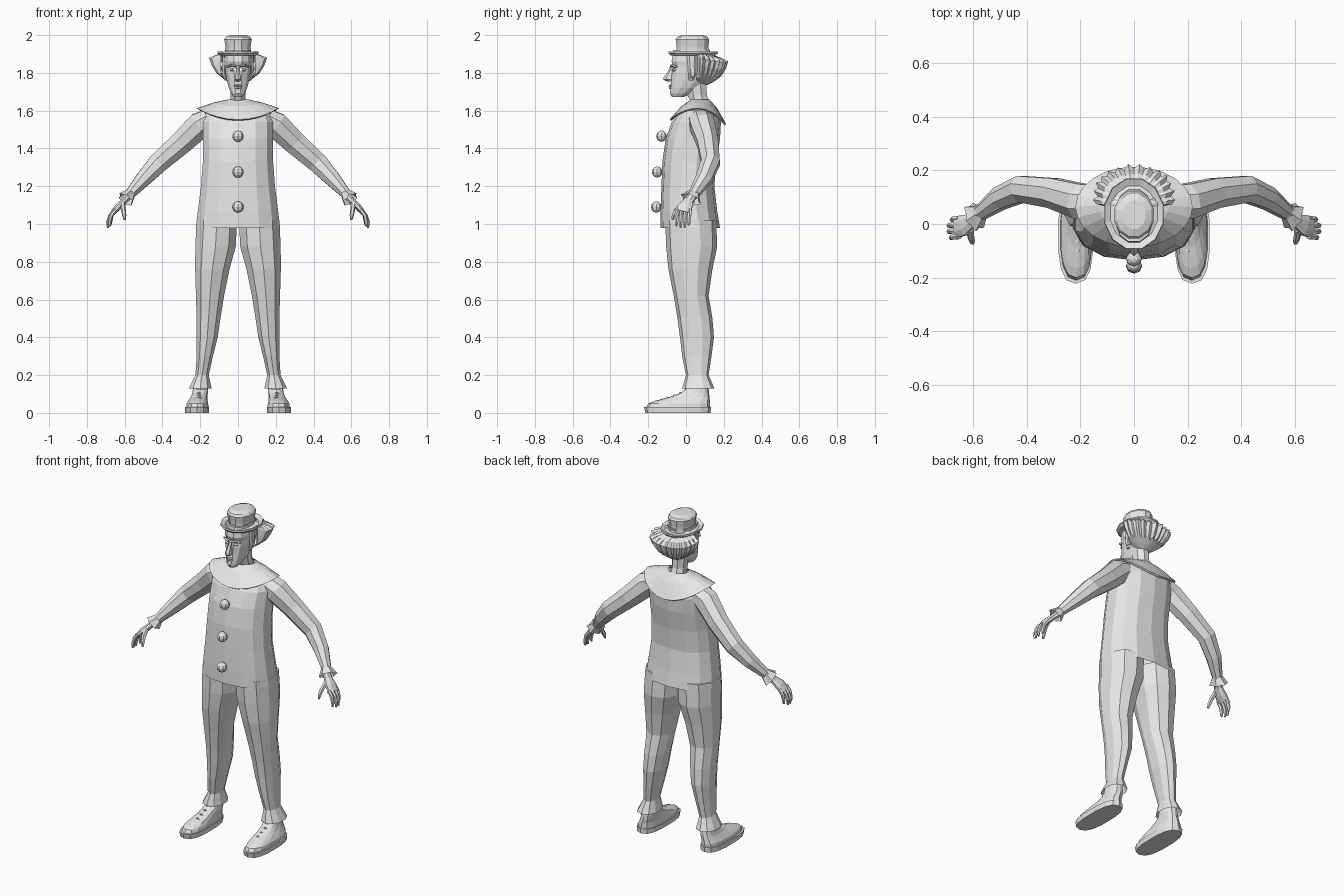
import bpy, bmesh, math, random
from mathutils import Vector
random.seed(4)
TAU = 2 * math.pi
grey = bpy.data.materials.new("light_grey")
grey.diffuse_color = (0.8, 0.8, 0.8, 1)


def finish(name, bm, mirror=False):
    bmesh.ops.recalc_face_normals(bm, faces=bm.faces)
    me = bpy.data.meshes.new(name)
    bm.to_mesh(me)
    bm.free()
    me.materials.append(grey)
    ob = bpy.data.objects.new(name, me)
    bpy.context.collection.objects.link(ob)
    if mirror:
        m = ob.modifiers.new("mirror", 'MIRROR')
        m.use_mirror_merge = False
    return ob


def skin(name, rings, caps=(True, True), mirror=False, closed=True):
    """Bridge a list of equal point rings."""
    bm = bmesh.new()
    vs = [[bm.verts.new(p) for p in r] for r in rings]
    n = len(vs[0])
    for a, b in zip(vs, vs[1:]):
        for i in range(n if closed else n - 1):
            j = (i + 1) % n
            bm.faces.new((a[i], a[j], b[j], b[i]))
    if caps[0]:
        bm.faces.new(vs[0])
    if caps[1]:
        bm.faces.new(vs[-1])
    return finish(name, bm, mirror)


def power(v, e):
    return math.copysign(abs(v) ** e, v)


def stack(name, levels, n, e=1.0, caps=(True, True), mirror=False):
    """Horizontal rings: (z, centre x, half width, front y, back y)."""
    rings = []
    for z, cx, rx, y0, y1 in levels:
        cy, ry = (y0 + y1) / 2, (y1 - y0) / 2
        rings.append([(cx + rx * power(math.cos(TAU * (i + .5) / n), e),
                       cy + ry * power(math.sin(TAU * (i + .5) / n), e), z) for i in range(n)])
    return skin(name, rings, caps, mirror)


def tube(name, path, n=6, star=0.0, caps=(True, True), mirror=True):
    """Rings square to a path of (x, y, z, half depth, half height)."""
    pts = [Vector(p[:3]) for p in path]
    rings = []
    for k, p in enumerate(path):
        t = (pts[min(k + 1, len(pts) - 1)] - pts[max(k - 1, 0)]).normalized()
        u = (Vector((0, 1, 0)) - t * t.y).normalized()
        v = t.cross(u)
        ring = []
        for i in range(n):
            a = TAU * (i + .5) / n
            s = 1 + (star * k if i % 2 else 0)
            ring.append(pts[k] + (u * p[3] * math.cos(a) + v * p[4] * math.sin(a)) * s)
        rings.append(ring)
    return skin(name, rings, caps, mirror)


def ball(name, loc, size, u=8, v=6, mirror=False):
    bm = bmesh.new()
    bmesh.ops.create_uvsphere(bm, u_segments=u, v_segments=v, radius=1)
    for w in bm.verts:
        w.co = Vector([w.co[i] * size[i] + loc[i] for i in range(3)])
    return finish(name, bm, mirror)


# Loose jacket and its round buttons
stack("jacket", [(.98, 0, .228, -.135, .18), (1.07, 0, .217, -.135, .165), (1.2, 0, .2, -.13, .15),
                 (1.33, 0, .19, -.125, .16), (1.45, 0, .188, -.108, .18), (1.54, 0, .19, -.075, .185),
                 (1.6, 0, .17, -.03, .165), (1.64, 0, .08, .02, .14)], 14, .85, (False, True))
for z, y in ((1.465, -.13), (1.275, -.153), (1.09, -.157)):
    ball("button", (0, y, z), (.03, .028, .03))

# Wide drooping collar
collar = []
for f in (0, .45, 1):
    ring = []
    for i in range(24):
        a = TAU * i / 24
        c, s = math.cos(a), math.sin(a)
        drop = 1.613 - (.085 if s > 0 else .06) * s * s
        ring.append(((.06 + .158 * f) * c, .075 - .012 * f + (.05 + .1 * f) * s,
                     1.658 + (drop - 1.658) * f ** 1.35))
    collar.append(ring)
collar.append([(x * .96, .063 + (y - .063) * .94, z - .006) for x, y, z in collar[-1]])
skin("collar", collar, (False, False))

# Trousers with flared hems
stack("trouser_leg", [(.13, .2, .063, -.02, .15), (.2, .19, .037, 0, .12), (.3, .176, .045, -.02, .135),
                      (.4, .163, .058, -.032, .148), (.5, .156, .066, -.045, .14), (.62, .148, .078, -.065, .12),
                      (.76, .136, .095, -.093, .14), (.88, .119, .112, -.105, .165), (1.02, .112, .112, -.11, .16)],
      10, .9, (False, True), True)

# Sleeves bowing backwards at the elbow
tube("sleeve", [(.15, .08, 1.555, .07, .06), (.2, .085, 1.525, .07, .075), (.3, .115, 1.43, .06, .066),
                (.42, .13, 1.325, .053, .058), (.5, .095, 1.24, .046, .045), (.575, .04, 1.155, .03, .028)], 8)
tube("ruffle_cuff", [(.567, .045, 1.165, .028, .026), (.595, .025, 1.13, .046, .036)], 12, .3, (False, False))

# Hands
tube("palm", [(.575, .035, 1.15, .024, .02), (.605, .012, 1.12, .028, .018),
              (.635, -.005, 1.09, .042, .019), (.662, -.013, 1.06, .041, .014)], 8)
for k in range(4):
    y = .02 - .022 * k
    e = (.012, 0, 0, .008)[k]
    tube("finger", [(.65, y, 1.075, .012, .012), (.676 - e / 2, y - .002, 1.045, .011, .011),
                    (.688 - e, y - .004, 1.01, .01, .01), (.688 - e, y - .006, .98 + e, .006, .006)], 6)
tube("thumb", [(.61, -.02, 1.105, .015, .014), (.607, -.05, 1.075, .013, .013),
               (.602, -.066, 1.045, .011, .011), (.6, -.072, 1.022, .006, .006)], 6)

# Shoes: sole, upper, ankle and laces
stack("shoe_sole", [(0, .217, .064, -.215, .13), (.03, .217, .066, -.222, .132)], 14, .75, mirror=True)
stack("shoe_upper", [(.03, .215, .06, -.21, .127), (.05, .215, .058, -.2, .127), (.064, .212, .052, -.165, .126),
                     (.085, .205, .045, -.085, .125), (.105, .201, .042, -.03, .122), (.125, .199, .041, -.005, .12),
                     (.18, .197, .037, .005, .115)], 14, .8, mirror=True)
for y, z in ((-.1, .083), (-.065, .094), (-.03, .107), (-.005, .12)):
    tube("shoe_lace", [(.18, y + .012, z - .012, .006, .005), (.205, y, z, .006, .005),
                       (.231, y + .012, z - .012, .006, .005)], 4)

# Neck and head
stack("neck", [(1.62, 0, .05, .03, .14), (1.68, 0, .042, .005, .115), (1.76, 0, .045, -.005, .11)], 8)
stack("head", [(1.672, 0, .024, -.075, -.01), (1.69, 0, .037, -.087, .03), (1.72, 0, .05, -.085, .075),
               (1.755, 0, .06, -.081, .115), (1.8, 0, .068, -.078, .13), (1.835, 0, .072, -.07, .135),
               (1.86, 0, .074, -.08, .137), (1.92, 0, .07, -.068, .13)], 12, .9)

# Face details
stack("nose", [(1.755, 0, .012, -.1, -.06), (1.764, 0, .019, -.12, -.06), (1.778, 0, .016, -.118, -.06),
               (1.805, 0, .011, -.098, -.06), (1.84, 0, .009, -.08, -.05)], 6)
ball("eye", (.03, -.063, 1.816), (.014, .012, .008), mirror=True)
tube("brow", [(.01, -.077, 1.835, .008, .006), (.032, -.075, 1.841, .009, .007),
              (.056, -.052, 1.832, .008, .006)], 5)
ball("upper_lip", (0, -.08, 1.732), (.024, .012, .006))
ball("lower_lip", (0, -.08, 1.721), (.02, .012, .006))
ball("ear", (.073, .035, 1.805), (.012, .02, .034), 6, 6, True)
stack("sideburn", [(1.76, .064, .008, .015, .04), (1.8, .072, .01, .012, .05),
                   (1.9, .073, .01, .005, .06)], 6, mirror=True)

# Bushy hair sweeping round the sides and back in slanted strands
N = 33
jag = [(.011 if i % 2 else -.007) + random.uniform(-.004, .004) for i in range(N)]
hair = []
for r, z, w, skew in ((.045, 1.735, 0, 0), (.076, 1.765, .5, .02), (.108, 1.8, 1, .06),
                      (.133, 1.84, 1, .1), (.147, 1.877, .9, .13), (.12, 1.884, .3, .1), (.05, 1.905, 0, 0)):
    ring = []
    for i in range(N):
        f = 2 * i / (N - 1) - 1
        a = f * 1.75
        back = math.cos(a)
        rr = r + jag[i] * w
        if abs(f) > .93:
            rr = min(rr, .09)
        side = math.sin(a + skew * math.sin(a * 2))
        ring.append((rr * side, .068 + rr * .98 * back,
                     z - .028 * w * max(back, 0) + jag[i] * w * .7 + .015 * (1 - max(back, 0)) * (1 - w)))
    hair.append(ring)
skin("hair", hair, (False, False), closed=False)

# Bowler hat: curled brim and rounded crown
stack("hat_brim", [(1.893, 0, .075, -.06, .135), (1.892, 0, .1, -.085, .16), (1.905, 0, .114, -.098, .174),
                   (1.914, 0, .112, -.096, .172), (1.903, 0, .09, -.07, .145), (1.91, 0, .066, -.05, .122)], 12)
stack("hat_band", [(1.9, 0, .071, -.054, .126), (1.927, 0, .071, -.054, .126)], 12)
stack("hat_crown", [(1.9, 0, .066, -.05, .122), (1.94, 0, .069, -.053, .122), (1.978, 0, .076, -.058, .126),
                    (1.99, 0, .068, -.05, .118), (2.0, 0, .045, -.02, .09)], 12)
